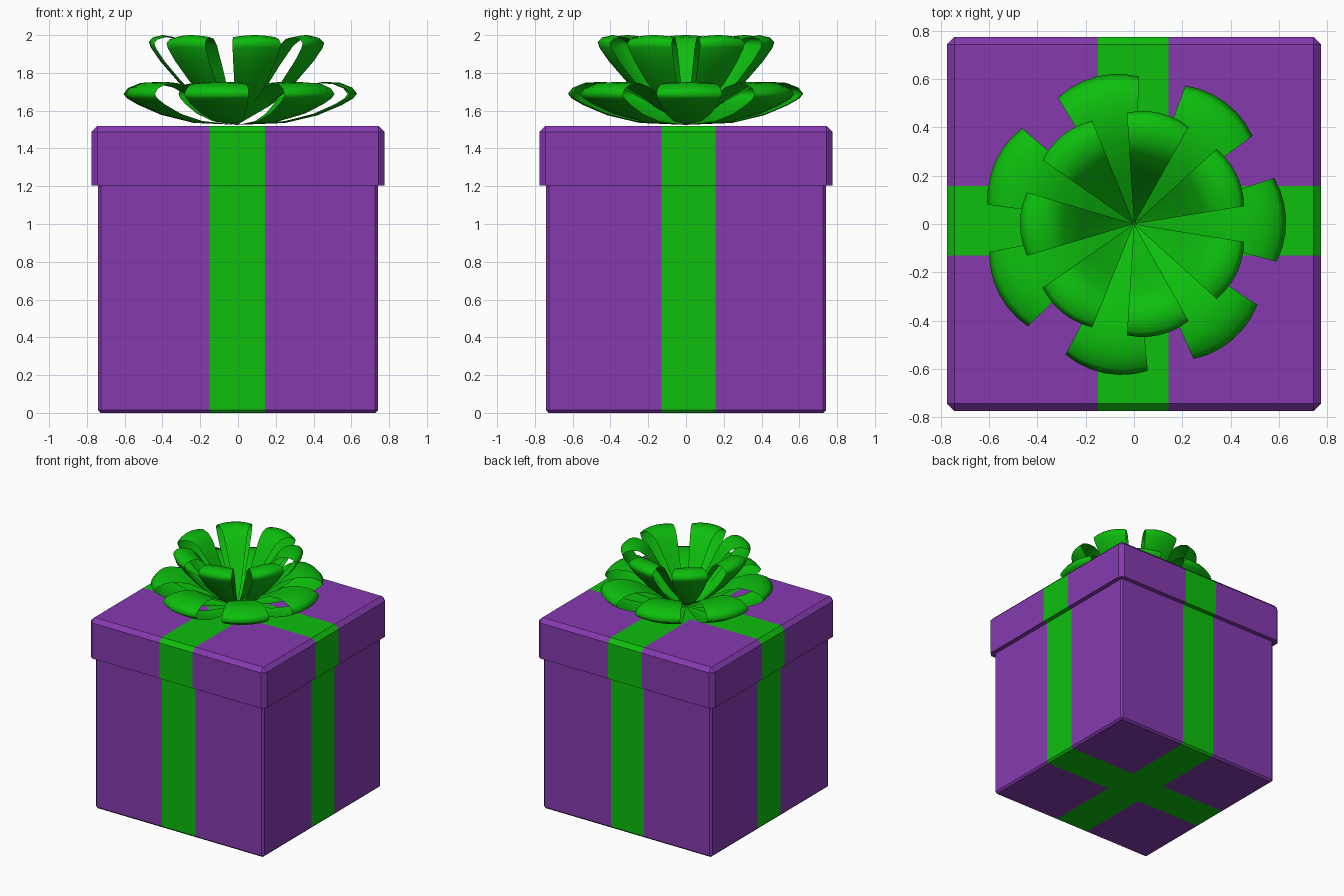
import bpy, bmesh, math
from mathutils import Vector

if "Cube" in bpy.data.objects:
    bpy.data.objects.remove(bpy.data.objects["Cube"])


def material(name, rgb):
    m = bpy.data.materials.new(name)
    m.diffuse_color = (*rgb, 1)
    m.use_nodes = True
    m.node_tree.nodes["Principled BSDF"].inputs["Base Color"].default_value = m.diffuse_color
    return m


PURPLE = material("purple paper", (0.235, 0.042, 0.43))
GREEN = material("green ribbon", (0.004, 0.52, 0.004))
RX = (-0.15, 0.143)   # ribbon band running over front and back
RY = (-0.131, 0.157)  # ribbon band running over left and right


def finish(name, bm, mats):
    me = bpy.data.meshes.new(name)
    bm.to_mesh(me)
    bm.free()
    for m in mats:
        me.materials.append(m)
    ob = bpy.data.objects.new(name, me)
    bpy.context.collection.objects.link(ob)
    return ob


# Chamfered box with the ribbon bands cut into its faces
def wrapped_box(name, half, z0, z1, chamfer, chamfer_bottom):
    bm = bmesh.new()
    bmesh.ops.create_cube(bm, size=1)
    for v in bm.verts:
        v.co = Vector((v.co.x * 2 * half, v.co.y * 2 * half,
                       z1 if v.co.z > 0 else z0))
    edges = [e for e in bm.edges
             if chamfer_bottom or any(v.co.z > z0 + 0.01 for v in e.verts)]
    bmesh.ops.bevel(bm, geom=edges, offset=chamfer, offset_type='OFFSET',
                    segments=1, profile=0.5, affect='EDGES')
    for axis, band in ((Vector((1, 0, 0)), RX), (Vector((0, 1, 0)), RY)):
        for d in band:
            bmesh.ops.bisect_plane(
                bm, geom=bm.verts[:] + bm.edges[:] + bm.faces[:],
                plane_co=axis * d, plane_no=axis, dist=1e-5)
    bm.normal_update()
    for f in bm.faces:
        c, n = f.calc_center_median(), f.normal
        in_x = RX[0] < c.x < RX[1] and abs(n.x) < 0.5
        in_y = RY[0] < c.y < RY[1] and abs(n.y) < 0.5
        f.material_index = 1 if in_x or in_y else 0
    return finish(name, bm, (PURPLE, GREEN))


wrapped_box("box_body", 0.74, 0.0, 1.3, 0.014, True)
wrapped_box("box_lid", 0.775, 1.205, 1.52, 0.032, False)


# Ring of hollow ribbon loops: a closed (radius, height) profile swept
# across a wedge, with its sides pulled in slightly to crown each loop
def bow_ring(name, profile, centre, start, count=7, half_angle=16.5, steps=6):
    bm = bmesh.new()
    for k in range(count):
        mid = start + k * 360 / count
        rows = []
        for i in range(steps + 1):
            t = 2 * i / steps - 1
            a = math.radians(mid + t * half_angle)
            row = []
            for r, z in profile:
                pull = 0.09 * t * t * min(1, r / 0.3)
                r2 = r + (centre[0] - r) * pull
                z2 = z + (centre[1] - z) * pull
                row.append(bm.verts.new((r2 * math.cos(a), r2 * math.sin(a), z2)))
            rows.append(row)
        for a, b in zip(rows, rows[1:]):
            for j in range(len(profile) - 1):
                bm.faces.new((a[j], b[j], b[j + 1], a[j + 1]))
    for f in bm.faces:
        f.smooth = True
    return finish(name, bm, (GREEN,))


# Low wide loops
bow_ring("bow_lower_loops",
         [(0.004, 1.525), (0.25, 1.535), (0.42, 1.575), (0.55, 1.63),
          (0.61, 1.665), (0.63, 1.69), (0.605, 1.722), (0.54, 1.748),
          (0.45, 1.753), (0.34, 1.728), (0.2, 1.65), (0.004, 1.53)],
         (0.42, 1.67), 1.7)

# Steep upper loops, sitting over the gaps of the lower ring
bow_ring("bow_upper_loops",
         [(0.004, 1.53), (0.17, 1.62), (0.31, 1.745), (0.41, 1.86),
          (0.462, 1.935), (0.472, 1.965), (0.45, 1.988), (0.4, 2.0),
          (0.34, 1.99), (0.29, 1.95), (0.21, 1.83), (0.12, 1.68),
          (0.004, 1.535)],
         (0.36, 1.88), 180)
